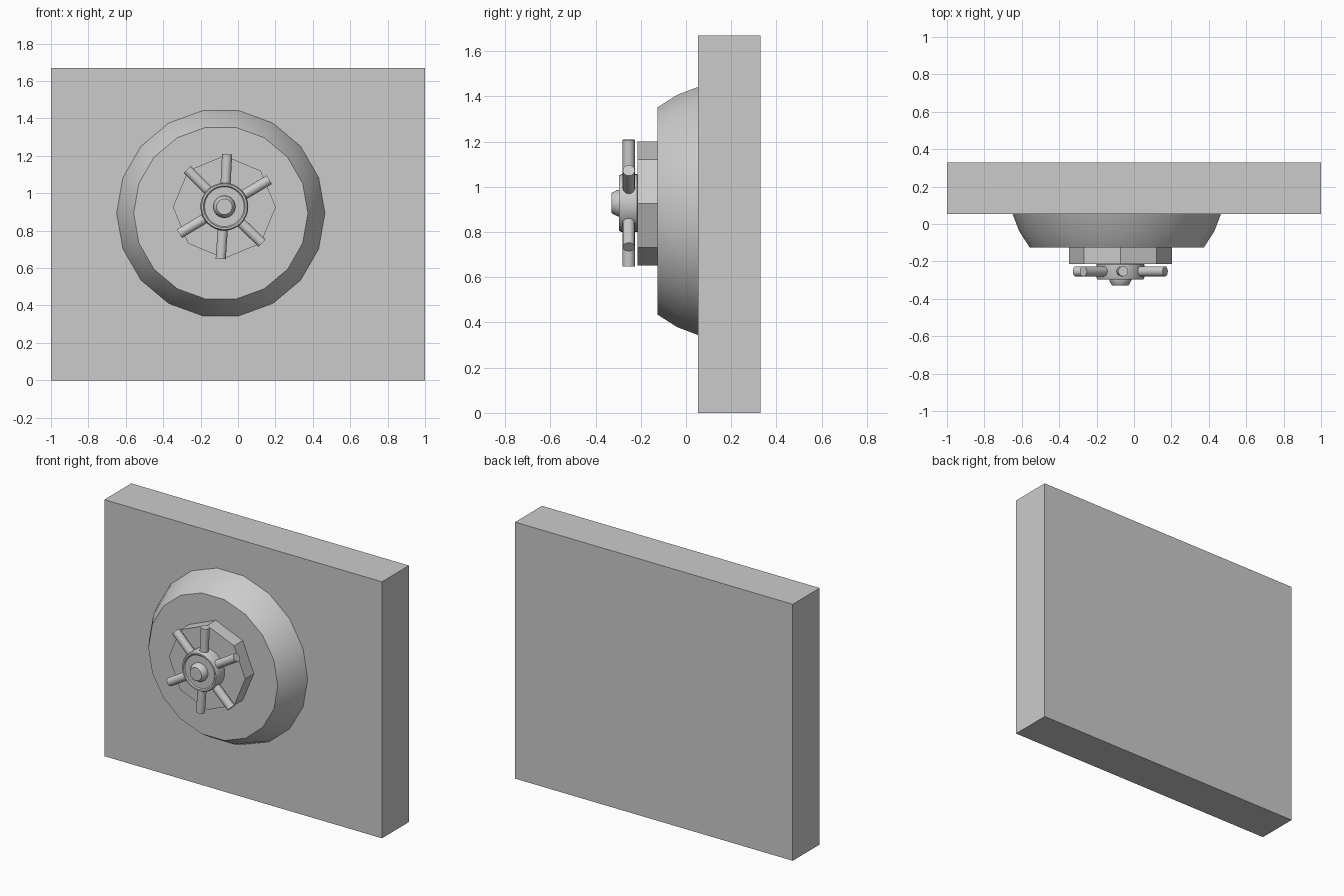
import bpy, bmesh
from math import cos, sin, pi, radians
from mathutils import Matrix, Vector

if "Cube" in bpy.data.objects:
    bpy.data.objects.remove(bpy.data.objects["Cube"])


def finish(name, bm, smooth=True):
    bmesh.ops.recalc_face_normals(bm, faces=bm.faces)
    me = bpy.data.meshes.new(name)
    bm.to_mesh(me)
    bm.free()
    ob = bpy.data.objects.new(name, me)
    bpy.context.collection.objects.link(ob)
    if smooth:
        bpy.ops.object.select_all(action='DESELECT')
        bpy.context.view_layer.objects.active = ob
        ob.select_set(True)
        bpy.ops.object.shade_smooth_by_angle(angle=radians(30))
    return ob


def turned(name, cx, cz, profile, sides):
    """Revolve (radius, y) points around a line parallel to y, capping both ends."""
    bm = bmesh.new()
    rings = [[bm.verts.new((cx + r * cos(2 * pi * i / sides), y,
                            cz + r * sin(2 * pi * i / sides)))
              for i in range(sides)] for r, y in profile]
    for a, b in zip(rings, rings[1:]):
        for i in range(sides):
            j = (i + 1) % sides
            bm.faces.new((a[i], a[j], b[j], b[i]))
    bm.faces.new(rings[0])
    bm.faces.new(rings[-1])
    return finish(name, bm)


# Thick wall slab
bm = bmesh.new()
bmesh.ops.create_cube(bm, size=1)
bmesh.ops.scale(bm, vec=(2, 0.277, 1.67), verts=bm.verts)
bmesh.ops.translate(bm, vec=(0, 0.1915, 0.835), verts=bm.verts)
finish("wall_slab", bm, smooth=False)

# Round door with a slightly curved, tapered side
turned("round_door", -0.092, 0.893,
       [(0.557, 0.053), (0.521, -0.04), (0.466, -0.125)], 18)

# Octagonal mounting plate
turned("mounting_plate", -0.073, 0.926, [(0.275, -0.12), (0.275, -0.214)], 8)

# Wheel hub with rounded rim, shallow recess and centre knob
WX, WZ, WY = -0.073, 0.928, -0.253
turned("wheel_hub", WX, WZ,
       [(0.12, -0.21), (0.128, -0.216), (0.128, -0.285), (0.122, -0.297),
        (0.112, -0.297), (0.106, -0.290), (0.06, -0.290)], 32)
turned("wheel_knob", WX, WZ,
       [(0.06, -0.286), (0.058, -0.304), (0.047, -0.325), (0.042, -0.33)], 24)

# Six handle spokes, in opposite pairs
for k, deg in enumerate((31, 87, 135, 211, 266, 316)):
    a = radians(deg)
    d = Vector((cos(a), 0, sin(a)))
    bm = bmesh.new()
    rot = d.to_track_quat('Z', 'Y').to_matrix().to_4x4()
    mid = Vector((WX, WY, WZ)) + d * 0.195
    bmesh.ops.create_cone(bm, cap_ends=True, segments=16, radius1=0.027,
                          radius2=0.027, depth=0.17,
                          matrix=Matrix.Translation(mid) @ rot)
    finish(f"handle_spoke_{k + 1}", bm)
